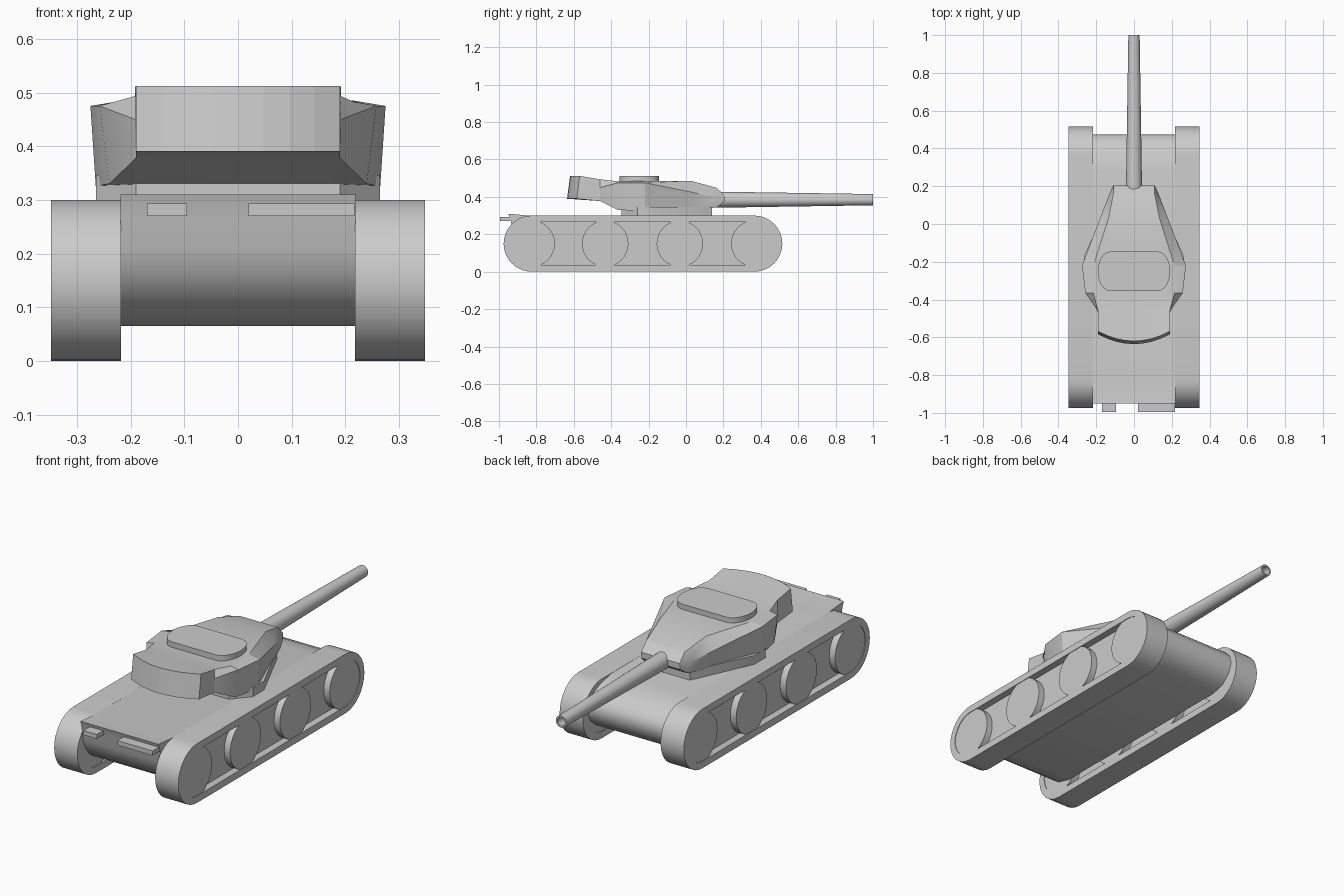
import bpy, bmesh, math

if "Cube" in bpy.data.objects:
    bpy.data.objects.remove(bpy.data.objects["Cube"])


def loft(name, rings, angle=30):
    """Skin a series of closed point rings and cap both ends."""
    bm = bmesh.new()
    loops = [[bm.verts.new(p) for p in ring] for ring in rings]
    n = len(loops[0])
    for a, b in zip(loops, loops[1:]):
        for i in range(n):
            j = (i + 1) % n
            bm.faces.new((a[i], a[j], b[j], b[i]))
    bm.faces.new(loops[0])
    bm.faces.new(loops[-1][::-1])
    bmesh.ops.recalc_face_normals(bm, faces=bm.faces)
    mesh = bpy.data.meshes.new(name)
    bm.to_mesh(mesh)
    bm.free()
    ob = bpy.data.objects.new(name, mesh)
    bpy.context.collection.objects.link(ob)
    bpy.ops.object.select_all(action='DESELECT')
    ob.select_set(True)
    bpy.context.view_layer.objects.active = ob
    bpy.ops.object.shade_smooth_by_angle(angle=math.radians(angle))
    return ob


def stadium(x, r, y0=-0.825, y1=0.365, z=0.15, n=16):
    pts = []
    for c, start in ((y1, -90), (y0, 90)):
        for i in range(n + 1):
            a = math.radians(start + 180 * i / n)
            pts.append((x, c + r * math.cos(a), z + r * math.sin(a)))
    return pts


def circle_x(x, y, z, r, n=32):
    return [(x, y + r * math.cos(2 * math.pi * i / n),
             z + r * math.sin(2 * math.pi * i / n)) for i in range(n)]


def circle_y(y, z, r, n=24):
    return [(r * math.cos(2 * math.pi * i / n), y,
             z + r * math.sin(2 * math.pi * i / n)) for i in range(n)]


def box(name, x0, x1, y0, y1, z0, z1):
    return loft(name, [[(x0, y0, z), (x1, y0, z), (x1, y1, z), (x0, y1, z)]
                       for z in (z0, z1)])


# Tracks: rimmed stadium loops recessed on both faces, with four wheels each
for side, s in (("right", 1), ("left", -1)):
    section = [(0.255, 0.115), (0.218, 0.115), (0.218, 0.15),
               (0.348, 0.15), (0.348, 0.115), (0.312, 0.115)]
    loft(side + "_track", [stadium(s * x, r) for x, r in section])
    for k, y in enumerate((-0.825, -0.432, -0.033, 0.365)):
        loft(f"{side}_wheel_{k + 1}",
             [circle_x(s * x, y, 0.15, 0.124) for x in (0.221, 0.345)])

# Hull: side profile extruded between the tracks
hull = [(-0.84, 0.30), (-0.95, 0.31), (-0.935, 0.265), (-0.93, 0.21),
        (-0.91, 0.16), (-0.88, 0.12), (-0.83, 0.085), (-0.75, 0.065),
        (0.34, 0.065), (0.41, 0.085), (0.455, 0.125), (0.475, 0.18),
        (0.465, 0.22), (0.43, 0.255), (0.37, 0.282), (0.28, 0.299)]
loft("hull", [[(x, y, z) for y, z in hull] for x in (-0.219, 0.219)], 35)

# Tail fittings
box("small_tail_box", -0.17, -0.095, -0.995, -0.92, 0.27, 0.293)
box("large_tail_box", 0.02, 0.217, -0.995, -0.92, 0.27, 0.293)

# Turret: cross-sections from the gun end back to the curved bustle
# y, top (half-width, z), middle, bottom
stations = [
    (0.205, (0.108, 0.405), (0.110, 0.390), (0.110, 0.375)),
    (0.165, (0.108, 0.448), (0.128, 0.395), (0.122, 0.345)),
    (0.030, (0.135, 0.485), (0.180, 0.425), (0.165, 0.325)),
    (-0.220, (0.215, 0.485), (0.275, 0.475), (0.265, 0.325)),
    (-0.365, (0.215, 0.483), (0.258, 0.475), (0.240, 0.330)),
    (-0.460, (0.190, 0.494), (0.192, 0.450), (0.190, 0.378)),
    (-0.568, (0.190, 0.512), (0.190, 0.450), (0.190, 0.390)),
]
fractions = [i / 4 for i in range(-4, 5)]
rings = []
for k, (y, top, mid, bot) in enumerate(stations):
    last = k == len(stations) - 1

    def point(f, w, z):
        bulge = -0.052 * (1 - f * f) - 0.13 * (0.512 - z) if last else 0
        return (f * w, y + bulge, z)

    ring = [point(f, *top) for f in fractions] + [point(1, *mid)]
    ring += [point(-f, *bot) for f in fractions] + [point(-1, *mid)]
    rings.append(ring)
# the rear cap is closed by strips so the curve stays clean
end = rings[-1]
turret = loft("turret", rings, 28)
bm = bmesh.new()
bm.from_mesh(turret.data)
bm.verts.ensure_lookup_table()
cap = max((f for f in bm.faces if len(f.verts) > 4), key=lambda f: -f.calc_center_median().y)
bm.faces.remove(cap)
v = bm.verts[-len(end):]
for i in range(8):
    bm.faces.new((v[i], v[i + 1], v[17 - i], v[18 - i]))
bm.faces.new((v[8], v[9], v[10]))
bm.faces.new((v[0], v[18], v[19]))
bmesh.ops.recalc_face_normals(bm, faces=bm.faces)
bm.to_mesh(turret.data)
bm.free()

# Turret base
half = [(0.12, 0.14), (0.265, -0.17), (0.265, -0.26), (0.19, -0.345)]
plan = half + [(-x, y) for x, y in reversed(half)]
loft("turret_base", [[(x, y, z) for x, y in plan] for z in (0.29, 0.345)])

# Roof hatch: rounded-end plate
hatch = []
for cx, start in ((0.125, -90), (-0.125, 90)):
    for i in range(11):
        a = math.radians(start + 18 * i)
        hatch.append((cx + 0.067 * math.cos(a), -0.25 + 0.105 * math.sin(a)))
loft("roof_hatch", [[(x, y, z) for x, y in hatch] for z in (0.47, 0.511)])

# Gun barrel with hollow muzzle
loft("gun_barrel", [circle_y(y, 0.385, r) for y, r in
                    ((0.14, 0.043), (0.22, 0.042), (1.0, 0.03),
                     (1.0, 0.021), (0.93, 0.021))])
